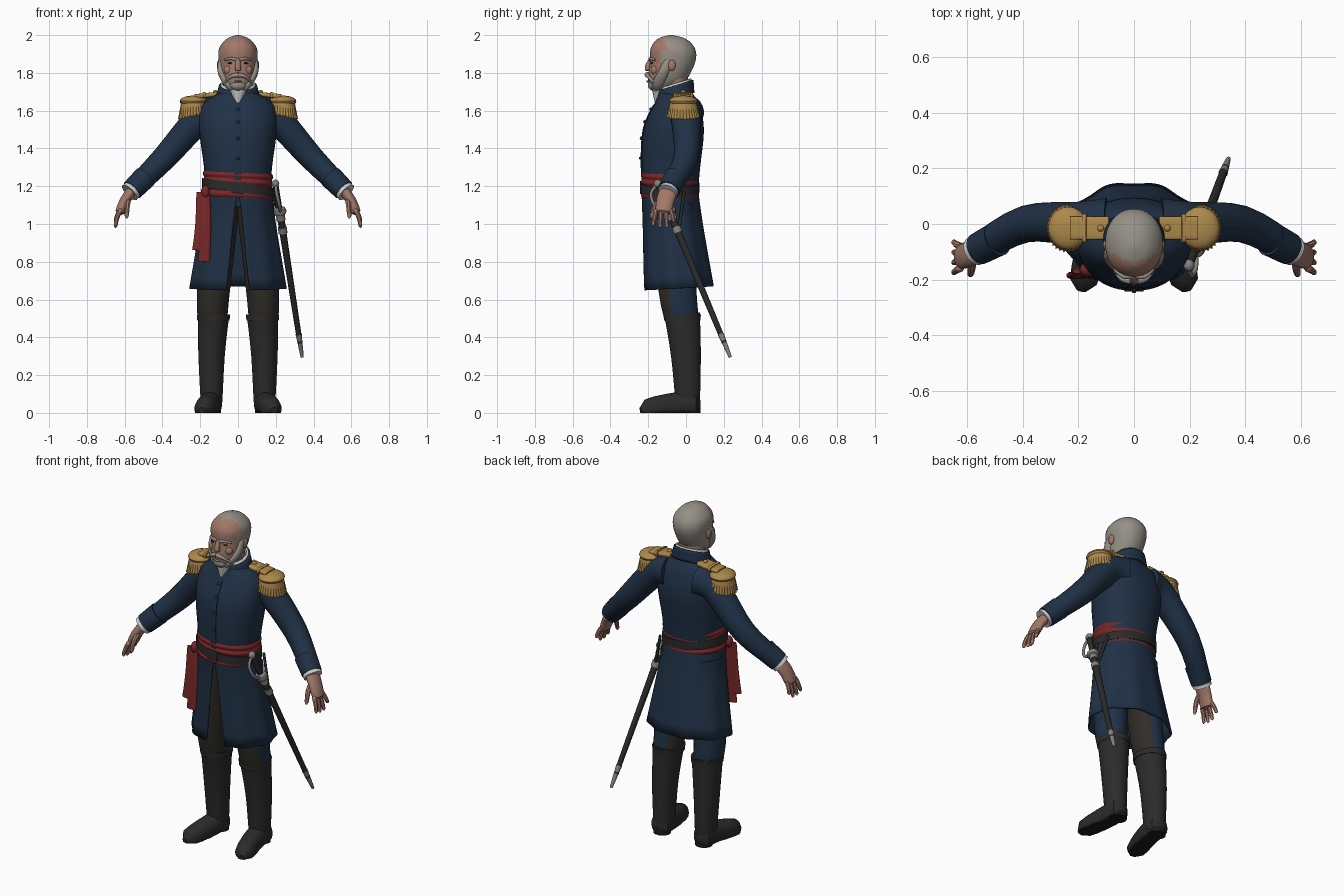
import bpy, bmesh, math
from mathutils import Vector

if "Cube" in bpy.data.objects:
    bpy.data.objects.remove(bpy.data.objects["Cube"])


def colour(name, *rgb):
    material = bpy.data.materials.new(name)
    material.use_nodes = True
    material.diffuse_color = (*rgb, 1)
    shader = material.node_tree.nodes["Principled BSDF"]
    shader.inputs["Base Color"].default_value = (*rgb, 1)
    shader.inputs["Roughness"].default_value = .8
    return material


NAVY = colour("navy cloth", .014, .03, .06)
SKIN = colour("skin", .36, .19, .14)
HAIR = colour("grey hair", .3, .28, .24)
GOLD = colour("gold braid", .42, .25, .07)
RED = colour("red sash", .19, .02, .02)
LEATHER = colour("black leather", .024, .024, .024)
LINEN = colour("white linen", .6, .6, .6)
STEEL = colour("dull steel", .24, .23, .21)
BROWN = colour("dark brown patch", .03, .026, .02)
SOLE = colour("black sole", .01, .01, .01)


def spline(points, steps=4):
    """Catmull-Rom curve through points of any dimension."""
    points = [Vector(p) for p in points]
    padded = [points[0], *points, points[-1]]
    curve = []
    for a, b, c, d in zip(padded, padded[1:], padded[2:], padded[3:]):
        for step in range(steps):
            t = step / steps
            bend = (a * 2 - b * 5 + c * 4 - d) * t ** 2 + (b * 3 - a - c * 3 + d) * t ** 3
            curve.append(b + ((c - a) * t + bend) / 2)
    return curve + [points[-1]]


def finish(name, mesh, materials, rule=None):
    """Turn a bmesh into an object; rule(centre, normal) picks each face's material."""
    bmesh.ops.recalc_face_normals(mesh, faces=mesh.faces)
    if rule:
        for face in mesh.faces:
            face.material_index = rule(face.calc_center_median(), face.normal)
    data = bpy.data.meshes.new(name)
    mesh.to_mesh(data)
    mesh.free()
    for material in materials:
        data.materials.append(material)
    thing = bpy.data.objects.new(name, data)
    bpy.context.collection.objects.link(thing)
    return thing


def skin_rings(name, rings, materials, closed=True, rule=None):
    mesh = bmesh.new()
    loops = [[mesh.verts.new(point) for point in ring] for ring in rings]
    for low, high in zip(loops, loops[1:]):
        quads = list(zip(low, low[1:], high[1:], high))
        if closed:
            quads.append((low[-1], low[0], high[0], high[-1]))
        for quad in quads:
            mesh.faces.new(quad)
    if closed:
        mesh.faces.new(loops[0])
        mesh.faces.new(loops[-1])
    return finish(name, mesh, materials, rule)


def squared(value, power):
    return math.copysign(abs(value) ** (2 / power), value)


def shell(name, rows, *materials, x=0, sides=40, tilt=(0, 0), waves=0, wave_depth=0, power=2, gap=None, rule=None):
    """Stacked level rings from rows of height, centre y, half width, half depth; gap opens the front."""
    rows, rings = spline(rows), []
    for i, (z, y, width, depth) in enumerate(rows):
        t = i / (len(rows) - 1)
        start = gap[0] + (gap[1] - gap[0]) * t if gap else 0
        ring = []
        for j in range(sides):
            angle = start + 2 * (math.pi - start) * j / (sides - bool(gap))
            size = 1 + wave_depth * t * math.cos(waves * angle)
            dx = width * size * squared(math.sin(angle), power)
            dy = -depth * size * squared(math.cos(angle), power)
            ring.append((x + dx, y + dy, z + tilt[0] * dx + tilt[1] * dy))
        rings.append(ring)
    thing = skin_rings(name, rings, materials, not gap, rule)
    if gap:
        thing.modifiers.new("Thickness", "SOLIDIFY").thickness = .01


def rod(name, path, start, end, *materials, flat=1, bulge=0, power=2, up=(0, 1, 0), mirror=1, sides=16, rule=None):
    """Tapered sweep along a path; bulge rounds off its ends, mirror = -1 puts it on the right."""
    path, rings = spline(path), []
    for i, centre in enumerate(path):
        t = i / (len(path) - 1)
        radius = start + (end - start) * t
        if bulge:
            radius *= max(.1, 1 - abs(2 * t - 1) ** bulge) ** .5
        along = path[min(i + 1, len(path) - 1)] - path[max(i - 1, 0)]
        across = Vector(up).cross(along).normalized()
        third = along.normalized().cross(across) * flat
        ring = []
        for j in range(sides):
            angle = 2 * math.pi * (j + .5) / sides
            point = centre + radius * (across * squared(math.cos(angle), power) + third * squared(math.sin(angle), power))
            ring.append((point.x * mirror, point.y, max(point.z, 0)))
        rings.append(ring)
    skin_rings(name, rings, materials, rule=rule)


def ball(name, centre, size, material):
    mesh = bmesh.new()
    bmesh.ops.create_uvsphere(mesh, u_segments=20, v_segments=10, radius=1)
    bmesh.ops.scale(mesh, vec=size, verts=mesh.verts)
    bmesh.ops.translate(mesh, vec=centre, verts=mesh.verts)
    finish(name, mesh, [material])


# Coat body with a buttoned placket down its front
torso = [(1.14, -.08, .17, .14), (1.3, -.08, .18, .155), (1.5, -.065, .205, .16),
         (1.63, -.05, .19, .12), (1.7, -.055, .09, .085)]
shell("coat_body", torso, NAVY, power=2.2)
front_line = [(0, y - depth, z) for z, y, width, depth in torso[:-1]]
rod("coat_placket", front_line, .016, .016, NAVY, flat=.3, power=4)
for i, point in enumerate(spline(front_line)[5::2]):
    ball(f"coat_button_{i + 1}", point, (.01, .014, .01), NAVY)

# Coat skirt, open in front
shell("coat_skirt", [(1.17, -.085, .18, .15), (1, -.07, .2, .16), (.66, -.04, .255, .19)], NAVY,
      sides=80, tilt=(0, .06), waves=9, wave_depth=.025, gap=(0.01, .26))

# Collar, shirt and neck
shell("collar", [(1.665, -.055, .12, .1), (1.735, -.055, .1, .095)], NAVY, tilt=(0, .3), gap=(.25, .35))
shell("shirt_collar", [(1.67, -.055, .1, .09), (1.745, -.055, .09, .085)], LINEN, tilt=(0, .3), gap=(.2, .35))
shell("neck", [(1.62, -.05, .075, .07), (1.78, -.06, .075, .07)], SKIN)
shell("cravat", [(1.64, -.155, .01, .01), (1.72, -.14, .05, .04)], LINEN, waves=12, wave_depth=.06)


def hairline(centre, normal):
    edge = abs(centre.x) / 2 - .145 if centre.z > 1.91 else -.13
    return centre.y > edge or centre.z < 1.77 or centre.z > 1.985


# Head, nose, mouth and chin beard
shell("head", [(1.705, -.12, .04, .055), (1.76, -.1, .083, .1), (1.86, -.07, .101, .12), (1.93, -.07, .1, .117),
               (1.98, -.075, .06, .075), (2, -.08, .01, .01)], SKIN, HAIR, sides=56, power=2.1, rule=hairline)
rod("nose", [(0, -.18, 1.88), (0, -.2, 1.84), (0, -.2, 1.81)], .01, .02, SKIN, bulge=6)
ball("lower_lip", (0, -.2, 1.755), (.02, .01, .006), SKIN)
ball("chin_beard", (0, -.175, 1.735), (.042, .026, .028), HAIR)

for side, s in (("left", 1), ("right", -1)):
    # Eyes, ears, brows and whiskers
    ball(f"{side}_eye", (s * .04, -.18, 1.852), (.015, .008, .005), BROWN)
    ball(f"{side}_cheek", (s * .05, -.165, 1.815), (.026, .02, .026), SKIN)
    ball(f"{side}_ear", (s * .1, -.075, 1.84), (.012, .02, .03), SKIN)
    rod(f"{side}_eyebrow", [(.01, -.19, 1.87), (.04, -.188, 1.876), (.07, -.163, 1.868)], .009, .006, HAIR, mirror=s)
    rod(f"{side}_moustache", [(0, -.205, 1.79), (.04, -.2, 1.78), (.07, -.17, 1.75)], .014, .005, HAIR, mirror=s)
    rod(f"{side}_whisker", [(.09, -.09, 1.88), (.088, -.12, 1.8), (.03, -.16, 1.71)], .012, .026, HAIR,
        flat=1.5, bulge=4, mirror=s)

    # Sleeve with turned cuff and shirt cuff
    elbow, wrist = Vector((.39, 0, 1.35)), Vector((.56, -.09, 1.18))
    rod(f"{side}_sleeve", [(.1, 0, 1.59), (.2, 0, 1.56), elbow, wrist], .095, .052, NAVY, mirror=s, sides=24)
    rod(f"{side}_cuff", [elbow.lerp(wrist, .6), wrist], .063, .058, NAVY, mirror=s, sides=24)
    rod(f"{side}_shirt_cuff", [wrist, elbow.lerp(wrist, 1.08)], .052, .054, LINEN, mirror=s, sides=24)

    # Hand
    rod(f"{side}_palm", [wrist, (.6, -.11, 1.12), (.63, -.12, 1.05)], .03, .026, SKIN, flat=1.7, bulge=8, mirror=s)
    for i, length in enumerate((.09, .1, .1, .07)):
        spread = (i - 1.5) / 80
        root = Vector((.62, spread * 2 - .12, 1.08))
        middle = root + Vector((.02, spread / 2, -length / 2))
        tip = root + Vector((.03, spread, -length))
        rod(f"{side}_finger_{i + 1}", [root, middle, tip], .014, .01, SKIN, bulge=8, mirror=s, sides=8)
    rod(f"{side}_thumb", [(.58, -.11, 1.14), (.585, -.16, 1.1), (.59, -.185, 1.03)], .018, .011, SKIN,
        bulge=8, mirror=s, sides=8)

    # Epaulette
    x, y = s * .237, -.015
    ball(f"{side}_epaulette_pad", (x, y, 1.65), (.072, .077, .03), GOLD)
    shell(f"{side}_epaulette_fringe", [(1.65, y, .065, .07), (1.57, y, .077, .085)], GOLD,
          x=x, sides=96, tilt=(-s / 5, 0), waves=32, wave_depth=.055)
    rod(f"{side}_epaulette_strap", [(.09, y, 1.69), (.23, y, 1.675)], .012, .012, GOLD, flat=3.5, power=5, mirror=s)
    rod(f"{side}_epaulette_band", [(.17, y, 1.684), (.185, y, 1.681)], .016, .016, GOLD, flat=3.2, power=5, mirror=s)
    ball(f"{side}_epaulette_button", (s * .12, y, 1.7), (.012, .012, .01), GOLD)

    # Trousers, reinforced on the front and inside
    rod(f"{side}_trouser_leg", [(.09, -.07, 1.1), (.13, -.045, .65), (.135, -.015, .47)], .1, .075, NAVY, BROWN,
        flat=1.15, mirror=s, sides=32, rule=lambda centre, normal: normal.y < -.45 or normal.x * s < -.6)

    # Boot
    knee = Vector((.13, -.02, .52))
    rod(f"{side}_boot_shaft", [knee, (.14, 0, .3), (.14, .01, .03)], .085, .055, LEATHER, flat=1.13, mirror=s, sides=32)
    rod(f"{side}_boot_band", [knee, knee - Vector((0, 0, .03))], .088, .086, LEATHER, flat=1.13, mirror=s, sides=32)
    rod(f"{side}_boot_foot", [(.14, .075, .05), (.15, -.06, .045), (.19, -.24, .01)], .06, .054, LEATHER, SOLE,
        flat=1.1, bulge=6, power=2.3, up=(0, 0, 1), mirror=s, sides=24, rule=lambda centre, normal: centre.z < .004)
    shell(f"{side}_boot_heel", [(0, .03, .05, .046), (.03, .03, .05, .046)], SOLE, x=s * .14)

# Sash wrapped in folds, with a knot and hanging tails
folds = [(1.14 + i / 60, -.085, .18 + i % 2 / 150, .148 + i % 2 / 150) for i in range(9)]
shell("waist_sash", folds, RED, tilt=(-.05, 0), power=2.1)
ball("sash_knot", (-.172, -.165, 1.17), (.024, .026, .035), RED)
for i, (x, bottom) in enumerate(((-.17, .8), (-.2, .86))):
    rod(f"sash_tail_{i + 1}", [(x, -.17, 1.17), (x, -.18, 1), (x - .01, -.185, bottom)], .02, .033, RED,
        flat=.4, power=3)

# Waist belt sloping towards the sword
shell("waist_belt", [(1.168, -.085, .19, .156), (1.218, -.085, .19, .156)], LEATHER, tilt=(-.13, 0), power=2.1)
rod("belt_buckle", [(-.03, -.24, 1.197), (.03, -.24, 1.189)], .03, .03, LEATHER, flat=.12, power=6)

# Sword
mouth, point = Vector((.222, -.085, 1.06)), Vector((.34, .235, .295))


def blade_part(name, low, high, start, end, material, **options):
    rod(name, [mouth.lerp(point, low), mouth.lerp(point, high)], start, end, material, **options)


blade_part("scabbard", 0, .9, .02, .014, LEATHER)
blade_part("scabbard_tip", .84, 1, .017, .008, STEEL)
for i, place in enumerate((.01, .1)):
    blade_part(f"scabbard_band_{i + 1}", place, place + .04, .024, .024, STEEL)
blade_part("sword_grip", -.2, 0, .015, .016, LEATHER)
blade_part("sword_guard", -.04, .02, .036, .036, STEEL, bulge=2)
pommel = mouth.lerp(point, -.2)
ball("sword_pommel", pommel, (.02, .022, .022), STEEL)
rod("sword_knuckle_bow", [mouth, (.222, -.16, 1.09), (.205, -.185, 1.16), pommel], .009, .008, STEEL, up=(1, 0, 0))
for i, place in enumerate((.05, .14)):
    hook = Vector((.18, place - .15, 1.17))
    rod(f"sword_sling_{i + 1}", [hook, mouth.lerp(point, place)], .008, .008, LEATHER)

# Smooth shading with crisp edges
bpy.ops.object.select_all(action="DESELECT")
for thing in bpy.context.collection.objects:
    if thing.type == "MESH":
        thing.select_set(True)
        bpy.context.view_layer.objects.active = thing
bpy.ops.object.shade_smooth_by_angle(angle=math.radians(40))
